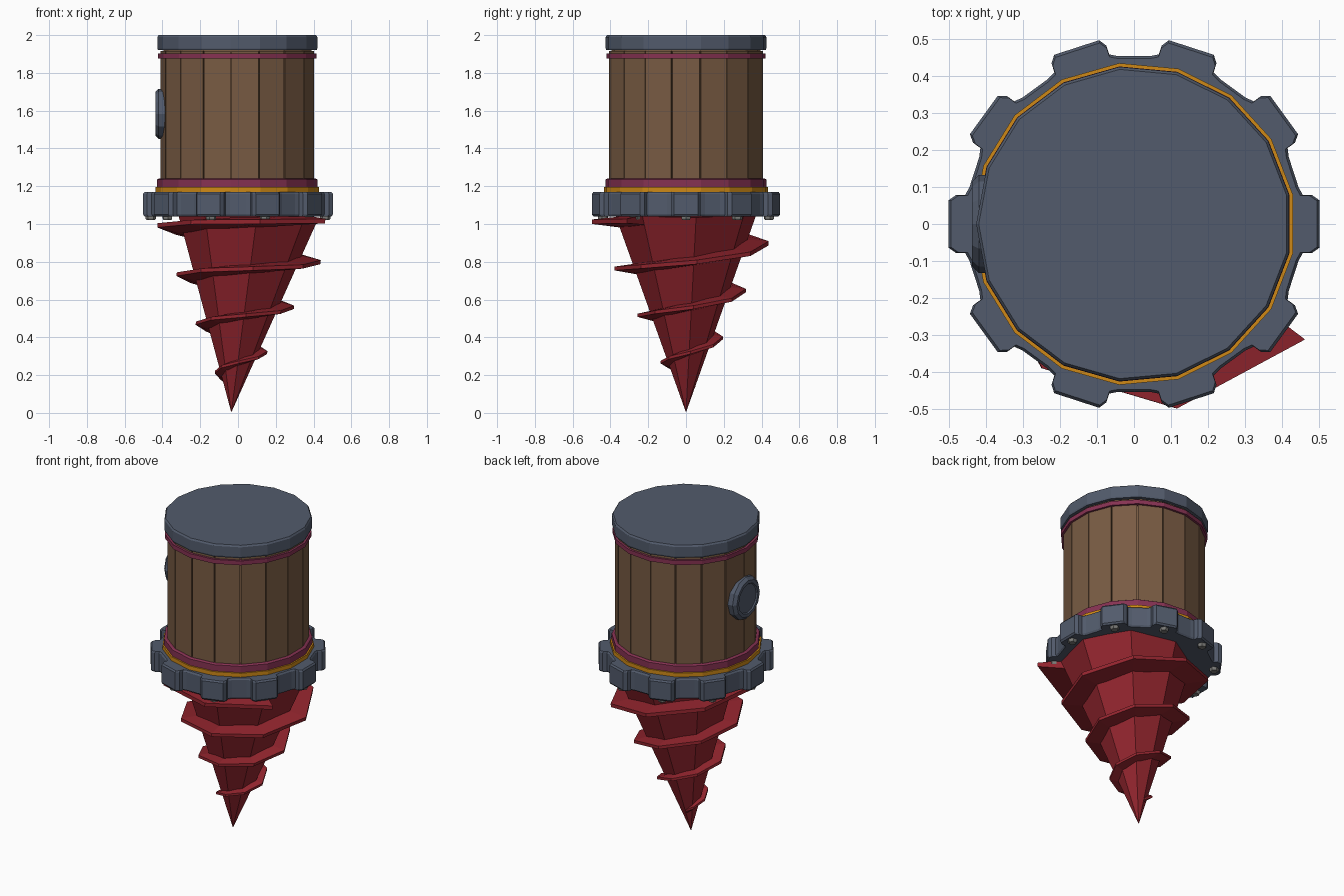
import bpy, bmesh
from math import sin, cos, pi, radians
from mathutils import Matrix, Vector

if "Cube" in bpy.data.objects:
    bpy.data.objects.remove(bpy.data.objects["Cube"])


def material(name, rgb):
    m = bpy.data.materials.new(name)
    m.diffuse_color = (*rgb, 1)
    m.use_nodes = True
    m.node_tree.nodes["Principled BSDF"].inputs["Base Color"].default_value = m.diffuse_color
    return m


STEEL = material("blue_steel", (0.085, 0.105, 0.15))
WOOD = material("brown_wood", (0.19, 0.105, 0.056))
RED = material("drill_red", (0.29, 0.018, 0.027))
PLUM = material("plum_band", (0.24, 0.032, 0.085))
GOLD = material("gold_trim", (0.62, 0.25, 0.008))
BOLT = material("bolt_grey", (0.20, 0.20, 0.19))
SIDES = 17


def finish(name, bm, mat, matrix=None):
    if matrix:
        bmesh.ops.transform(bm, matrix=matrix, verts=bm.verts)
    bmesh.ops.recalc_face_normals(bm, faces=bm.faces)
    me = bpy.data.meshes.new(name)
    bm.to_mesh(me)
    bm.free()
    me.materials.append(mat)
    ob = bpy.data.objects.new(name, me)
    bpy.context.collection.objects.link(ob)
    return ob


def skin(bm, rings, closed=True):
    """Bridge matching rings of 3D points and cap both ends."""
    rows = [[bm.verts.new(p) for p in ring] for ring in rings]
    n = len(rows[0])
    for a, b in zip(rows, rows[1:]):
        for i in range(n):
            j = (i + 1) % n
            bm.faces.new((a[i], a[j], b[j], b[i]))
    if closed:
        bm.faces.new(rows[0][::-1])
        bm.faces.new(rows[-1])


def ring(r, z, n=SIDES, start=pi):
    return [(r * cos(start + 2 * pi * i / n), r * sin(start + 2 * pi * i / n), z) for i in range(n)]


def lathe(name, profile, mat, n=SIDES, start=pi, matrix=None):
    bm = bmesh.new()
    skin(bm, [ring(r, z, n, start) for r, z in profile])
    return finish(name, bm, mat, matrix)


# Barrel: core plus separate planks with thin grooves
lathe("barrel_core", [(0.395, 1.15), (0.395, 1.95)], WOOD)
bm = bmesh.new()
for k in range(SIDES):
    a0 = pi + 2 * pi * k / SIDES + 0.007
    a1 = pi + 2 * pi * (k + 1) / SIDES - 0.007
    outline = [(0.38, a0), (0.41, a0), (0.41, a1), (0.38, a1)]
    skin(bm, [[(r * cos(a), r * sin(a), z) for r, a in outline] for z in (1.16, 1.915)])
finish("barrel_planks", bm, WOOD)

# Cap and bands
lathe("top_cap", [(0.424, 1.92), (0.427, 1.93), (0.427, 1.99), (0.42, 2.0)], STEEL)
lathe("upper_band", [(0.424, 1.875), (0.424, 1.902)], PLUM)
lathe("lower_band", [(0.428, 1.19), (0.428, 1.235), (0.42, 1.24)], PLUM)
lathe("gold_ring", [(0.437, 1.165), (0.437, 1.195)], GOLD)

# Gear collar with ten teeth
half = [(0.445, 0.10), (0.457, 0.078), (0.482, 0.078), (0.502, 0.064)]
tooth = [(x, -y) for x, y in half] + half[::-1]


def gear_ring(s, z):
    pts = []
    for k in range(10):
        rot = Matrix.Rotation(radians(36 * k), 3, 'Z')
        pts += [rot @ Vector((x * s, y * s, z)) for x, y in tooth]
    return pts


bm = bmesh.new()
skin(bm, [gear_ring(0.985, 1.04), gear_ring(1, 1.05), gear_ring(1, 1.16), gear_ring(0.985, 1.17)])
finish("gear_collar", bm, STEEL)

# Bolt heads under the teeth
bm = bmesh.new()
for k in range(10):
    a = radians(36 * k)
    off = Vector((0.462 * cos(a), 0.462 * sin(a), 0))
    skin(bm, [[Vector(p) + off for p in ring(r, z, 6, a)] for r, z in ((0.022, 1.02), (0.027, 1.028), (0.027, 1.06))])
finish("gear_bolts", bm, BOLT)

# Side plug on the left of the barrel
to_left = Matrix.Translation((0, 0, 1.583)) @ Matrix.Rotation(-pi / 2, 4, 'Y')
lathe("side_plug", [(0.133, 0.37), (0.133, 0.42), (0.115, 0.438), (0.095, 0.438), (0.09, 0.43)],
      STEEL, 12, 0, to_left)

# Drill: eight-sided cone, leaning slightly about its tip
TOP, BASE = 1.06, 0.383
OFFSET = radians(8)
lean = Matrix.Translation((-0.035, 0, 0.008)) @ Matrix.Rotation(0.08, 4, 'Y')
lathe("drill_cone", [(0.002, 0), (BASE, TOP)], RED, 8, OFFSET, lean)

# Spiral blade wound round the cone, one section per cone edge
rings = []
for k in range(-22, 8):
    a = OFFSET + k * pi / 4
    z = 0.82 + 0.25 * a / (2 * pi)
    core = BASE * z / TOP
    outer = core * 1.36 + 0.006
    if k == -22:
        outer = core * 1.02
    t = 0.012 + 0.014 * z
    section = [(core * 0.85, z - t * 1.3), (outer, z - t * 0.45), (outer, z + t * 0.45), (core * 0.85, z + t * 1.0)]
    rings.append([(r * cos(a), r * sin(a), h) for r, h in section])
bm = bmesh.new()
skin(bm, rings)
finish("drill_spiral", bm, RED, lean)
